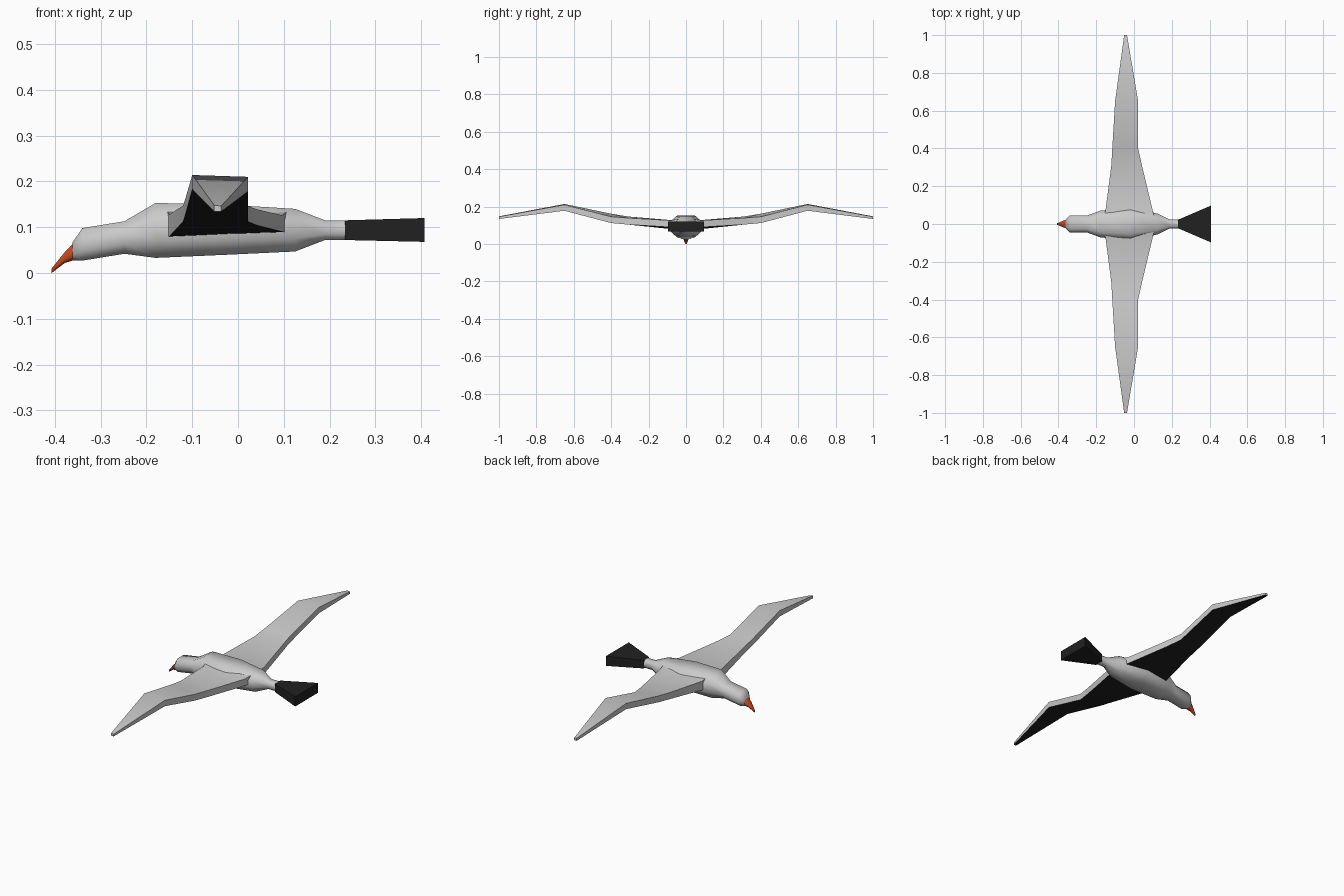
import bpy, bmesh, math
from mathutils import Vector

cube = bpy.data.objects.get("Cube")
if cube:
    bpy.data.objects.remove(cube, do_unlink=True)


def material(name, rgb):
    m = bpy.data.materials.new(name)
    m.use_nodes = True
    m.diffuse_color = (*rgb, 1)
    m.node_tree.nodes["Principled BSDF"].inputs["Base Color"].default_value = (*rgb, 1)
    return m


GREY = material("pale grey feathers", (0.60, 0.60, 0.60))
BLACK = material("black feathers", (0.015, 0.015, 0.015))
RED = material("red beak", (0.60, 0.07, 0.015))


def loft(name, rings, mats, angle=50):
    """Skin a list of equal-length point rings, with capped ends."""
    bm = bmesh.new()
    vs = [[bm.verts.new(p) for p in ring] for ring in rings]
    n = len(vs[0])
    for a, b in zip(vs, vs[1:]):
        for i in range(n):
            j = (i + 1) % n
            bm.faces.new((a[i], a[j], b[j], b[i]))
    bm.faces.new(vs[0])
    bm.faces.new(vs[-1])
    bmesh.ops.recalc_face_normals(bm, faces=bm.faces)
    me = bpy.data.meshes.new(name)
    bm.to_mesh(me)
    bm.free()
    for m in mats:
        me.materials.append(m)
    ob = bpy.data.objects.new(name, me)
    bpy.context.collection.objects.link(ob)
    bpy.ops.object.select_all(action='DESELECT')
    ob.select_set(True)
    bpy.context.view_layer.objects.active = ob
    bpy.ops.object.shade_smooth_by_angle(angle=math.radians(angle))
    return ob


def octagon(x, w, z0, z1, lean=0.0):
    """Octagonal cross-section; lean pushes the top back along x."""
    c, h = (z0 + z1) / 2, (z1 - z0) / 2
    pts = [(1, .4), (.6, 1), (-.6, 1), (-1, .4), (-1, -.4), (-.6, -1), (.6, -1), (1, -.4)]
    return [(x + lean * v, u * w, c + v * h) for u, v in pts]


# Body, head and tail root: x, half width, bottom, top
body = [(-0.362, 0.024, 0.028, 0.066), (-0.34, 0.045, 0.027, 0.098),
        (-0.248, 0.045, 0.042, 0.113), (-0.18, 0.07, 0.033, 0.153),
        (-0.02, 0.088, 0.040, 0.149), (0.125, 0.055, 0.047, 0.140),
        (0.19, 0.023, 0.072, 0.115), (0.24, 0.023, 0.072, 0.115)]
loft("body", [octagon(*s) for s in body], [GREY], 60)

# Beak, hooked downwards
beak = [(-0.358, 0.024, 0.028, 0.066), (-0.378, 0.016, 0.022, 0.046),
        (-0.407, 0.004, 0.000, 0.010)]
loft("beak", [octagon(*s) for s in beak], [RED], 60)

# Tail fan
tail = [(0.234, 0.023, 0.072, 0.115), (0.407, 0.097, 0.068, 0.120)]
loft("tail_fan", [[(x, -w, a), (x, w, a), (x, w, b), (x, -w, b)] for x, w, a, b in tail],
     [BLACK], 30)

# Wings: y, leading x, trailing x, bottom lead/trail z, top lead/trail z
wing = [(0.00, -0.165, 0.115, 0.078, 0.088, 0.150, 0.141),
        (0.08, -0.15, 0.097, 0.080, 0.090, 0.128, 0.126),
        (0.31, -0.12, 0.042, 0.112, 0.104, 0.147, 0.139),
        (0.40, -0.115, 0.022, 0.128, 0.112, 0.162, 0.146),
        (0.65, -0.10, 0.022, 0.183, 0.178, 0.214, 0.210),
        (1.00, -0.052, -0.037, 0.134, 0.134, 0.148, 0.146)]
for side, s in (("left", 1), ("right", -1)):
    rings = [[(xl, s * y, bl), (xt, s * y, bt), (xt, s * y, tt), (xl, s * y, tl)]
             for y, xl, xt, bl, bt, tl, tt in wing]
    ob = loft(side + "_wing", rings, [GREY, BLACK], 40)
    # Black underside
    for f in ob.data.polygons:
        if f.normal.z < -0.6:
            f.material_index = 1
